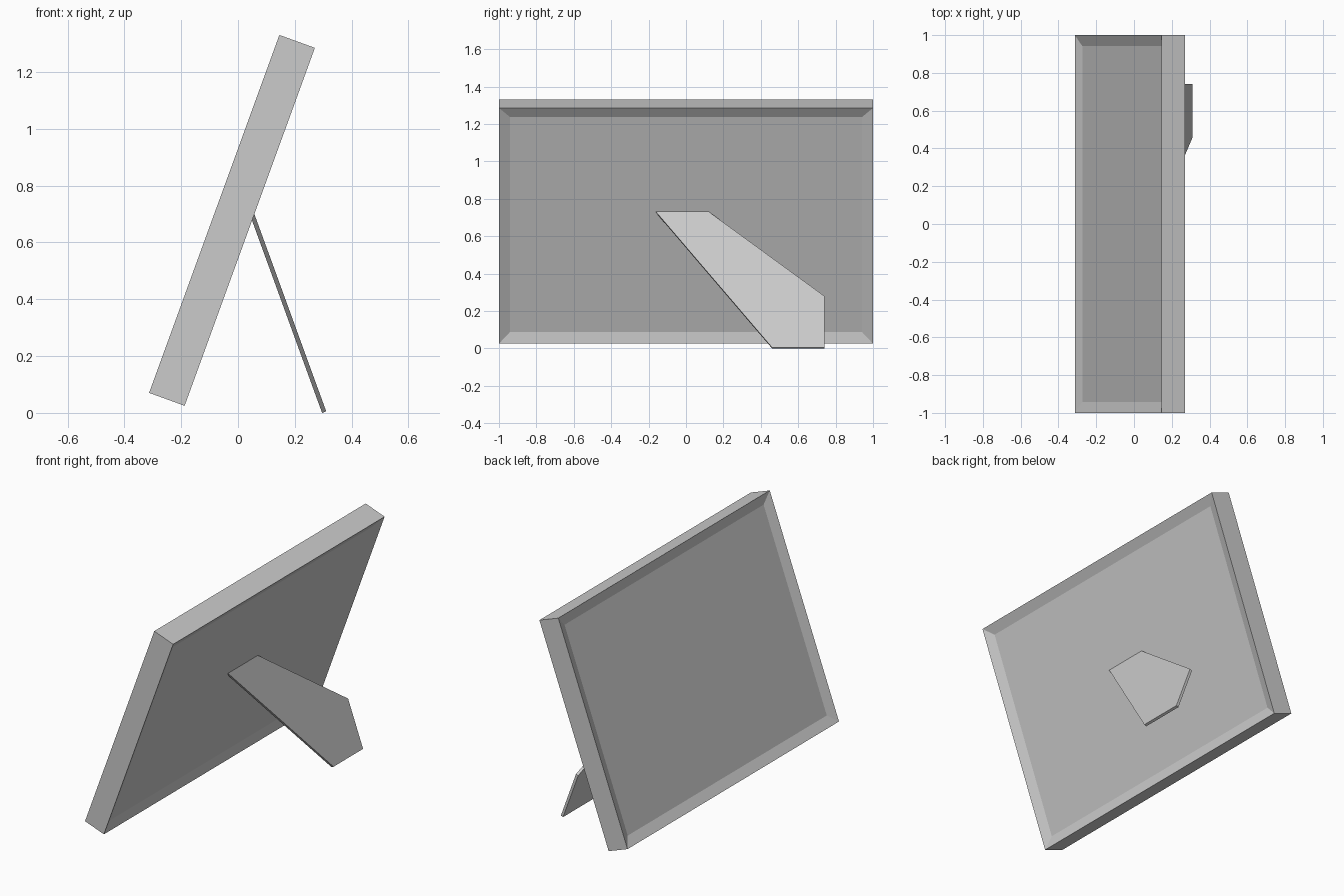
import bpy
import bmesh
import math
from mathutils import Vector

cube = bpy.data.objects.get("Cube")
if cube:
    bpy.data.objects.remove(cube, do_unlink=True)

LEAN = math.radians(20)
WIDTH, HEIGHT, DEPTH = 2.0, 1.341, 0.133
BORDER, RECESS = 0.083, 0.021

# Single plain grey
grey = bpy.data.materials.new("light grey")
grey.use_nodes = True
colour = (0.6, 0.6, 0.6, 1.0)
grey.diffuse_color = colour
grey.node_tree.nodes["Principled BSDF"].inputs["Base Color"].default_value = colour


def add_object(name, bm, location, lean):
    bmesh.ops.recalc_face_normals(bm, faces=bm.faces)
    mesh = bpy.data.meshes.new(name)
    bm.to_mesh(mesh)
    bm.free()
    mesh.materials.append(grey)
    obj = bpy.data.objects.new(name, mesh)
    obj.location = location
    obj.rotation_euler = (0, lean, 0)
    bpy.context.collection.objects.link(obj)
    return obj


# Frame: a slab with a shallow recess in both broad faces, pivoting on its lower back edge
bm = bmesh.new()
bmesh.ops.create_cube(bm, size=1)
bmesh.ops.scale(bm, vec=(DEPTH, WIDTH, HEIGHT), verts=bm.verts)
bmesh.ops.translate(bm, vec=(-DEPTH / 2, 0, HEIGHT / 2), verts=bm.verts)
bm.normal_update()
for panel in [f for f in bm.faces if abs(f.normal.x) > 0.9]:
    inward = -panel.normal.copy()
    bmesh.ops.inset_individual(bm, faces=[panel], thickness=BORDER, depth=0)
    bmesh.ops.translate(bm, vec=inward * RECESS, verts=panel.verts)
add_object("picture_frame", bm, (-0.188, 0, 0.025), LEAN)

# Stand: a thin slanted leg leaning back against the rear recess
outline = [(0.46, 0), (0.74, 0), (0.74, 0.292), (0.115, 0.777), (-0.165, 0.777)]
bm = bmesh.new()
leg = bm.faces.new([bm.verts.new((0, y, z)) for y, z in outline])
extruded = bmesh.ops.extrude_face_region(bm, geom=[leg])["geom"]
bmesh.ops.translate(bm, vec=Vector((0.0155, 0, 0)),
                    verts=[g for g in extruded if isinstance(g, bmesh.types.BMVert)])
add_object("rear_stand", bm, (0.296, 0, 0), -LEAN)
